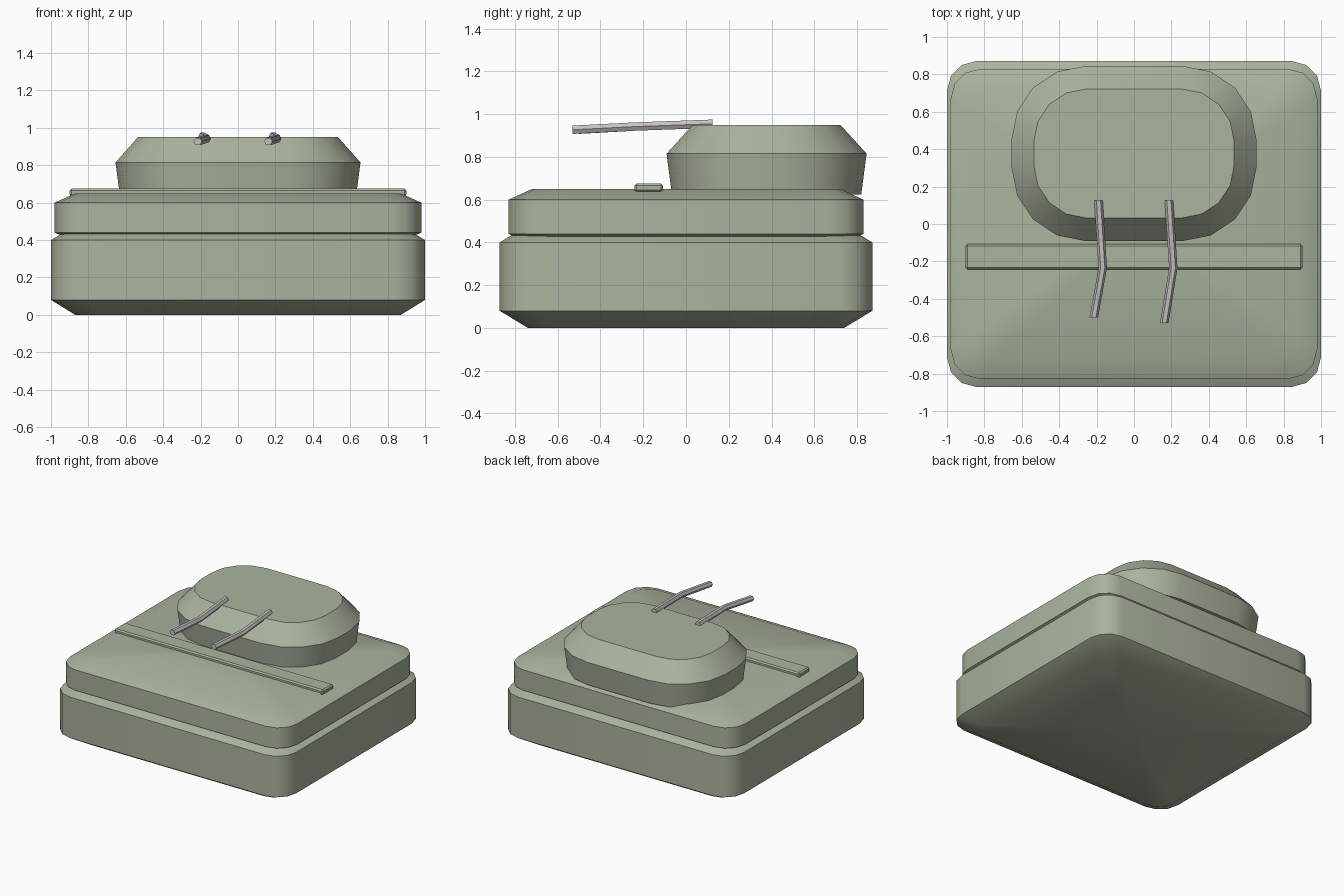
import bpy, bmesh
from math import sin, cos, pi, radians

old = bpy.data.objects.get("Cube")
if old:
    bpy.data.objects.remove(old, do_unlink=True)


def make_material(name, rgb):
    m = bpy.data.materials.new(name)
    m.use_nodes = True
    m.diffuse_color = (*rgb, 1)
    m.node_tree.nodes["Principled BSDF"].inputs["Base Color"].default_value = (*rgb, 1)
    return m


GREEN = make_material("sage green", (0.40, 0.455, 0.34))
GREY = make_material("light grey metal", (0.56, 0.53, 0.535))


def finish(bm, name, mat, angle=35):
    bmesh.ops.recalc_face_normals(bm, faces=bm.faces[:])
    me = bpy.data.meshes.new(name)
    bm.to_mesh(me)
    bm.free()
    ob = bpy.data.objects.new(name, me)
    bpy.context.collection.objects.link(ob)
    me.materials.append(mat)
    bpy.ops.object.select_all(action='DESELECT')
    ob.select_set(True)
    bpy.context.view_layer.objects.active = ob
    bpy.ops.object.shade_smooth_by_angle(angle=radians(angle))
    return ob


def rounded_rect(hx, hy, r, segs):
    """Outline of a rectangle with rounded corners, anticlockwise."""
    pts = []
    for q, (sx, sy) in enumerate([(1, 1), (-1, 1), (-1, -1), (1, -1)]):
        for i in range(segs + 1):
            a = (q + i / segs) * pi / 2
            pts.append((sx * (hx - r) + r * cos(a), sy * (hy - r) + r * sin(a)))
    return pts


def loft(bm, rings):
    for a, b in zip(rings, rings[1:]):
        n = len(a)
        for i in range(n):
            j = (i + 1) % n
            bm.faces.new((a[i], a[j], b[j], b[i]))


def rounded_block(name, layers, segs, cy=0):
    """Stack of rounded rectangles (half x, half y, radius, z), fan capped."""
    bm = bmesh.new()
    rings = [[bm.verts.new((x, y + cy, z)) for x, y in rounded_rect(hx, hy, r, segs)]
             for hx, hy, r, z in layers]
    loft(bm, rings)
    for ring, z in ((rings[0], layers[0][3]), (rings[-1], layers[-1][3])):
        mid = bm.verts.new((0, cy, z))
        for i in range(len(ring)):
            bm.faces.new((ring[i - 1], ring[i], mid))
    return finish(bm, name, GREEN)


# Lower hull and upper hull, chamfered above and below
rounded_block("lower_hull", [(0.87, 0.74, 0.13, 0), (1, 0.872, 0.16, 0.08),
                             (1, 0.872, 0.16, 0.40), (0.87, 0.74, 0.13, 0.48)], 3)
rounded_block("upper_hull", [(0.87, 0.72, 0.13, 0.39), (0.98, 0.83, 0.16, 0.44),
                             (0.98, 0.83, 0.16, 0.60), (0.87, 0.72, 0.13, 0.65)], 3)

# Turret set toward the back
rounded_block("turret", [(0.63, 0.443, 0.37, 0.625), (0.655, 0.468, 0.395, 0.815),
                         (0.535, 0.345, 0.28, 0.95)], 4, cy=0.377)

# Cross bar on the deck
bm = bmesh.new()
bmesh.ops.create_cube(bm, size=1)
for v in bm.verts:
    v.co = (v.co.x * 1.8, v.co.y * 0.134 - 0.175, v.co.z * 0.04 + 0.655)
bmesh.ops.bevel(bm, geom=bm.edges[:], offset=0.01, segments=1, affect='EDGES')
finish(bm, "deck_bar", GREEN, 20)


# Pair of bent six-sided gun barrels
def barrel(name, path, r=0.0225):
    bm = bmesh.new()
    rings = [[bm.verts.new((x + r * cos(k * pi / 3), y, z + r * sin(k * pi / 3)))
              for k in range(6)] for x, y, z in path]
    loft(bm, rings)
    bm.faces.new(rings[0])
    bm.faces.new(rings[-1])
    finish(bm, name, GREY)


barrel("right_barrel", [(-0.19, 0.125, 0.955), (-0.167, -0.235, 0.942), (-0.215, -0.5, 0.927)])
barrel("left_barrel", [(0.187, 0.125, 0.955), (0.21, -0.235, 0.942), (0.162, -0.53, 0.927)])
